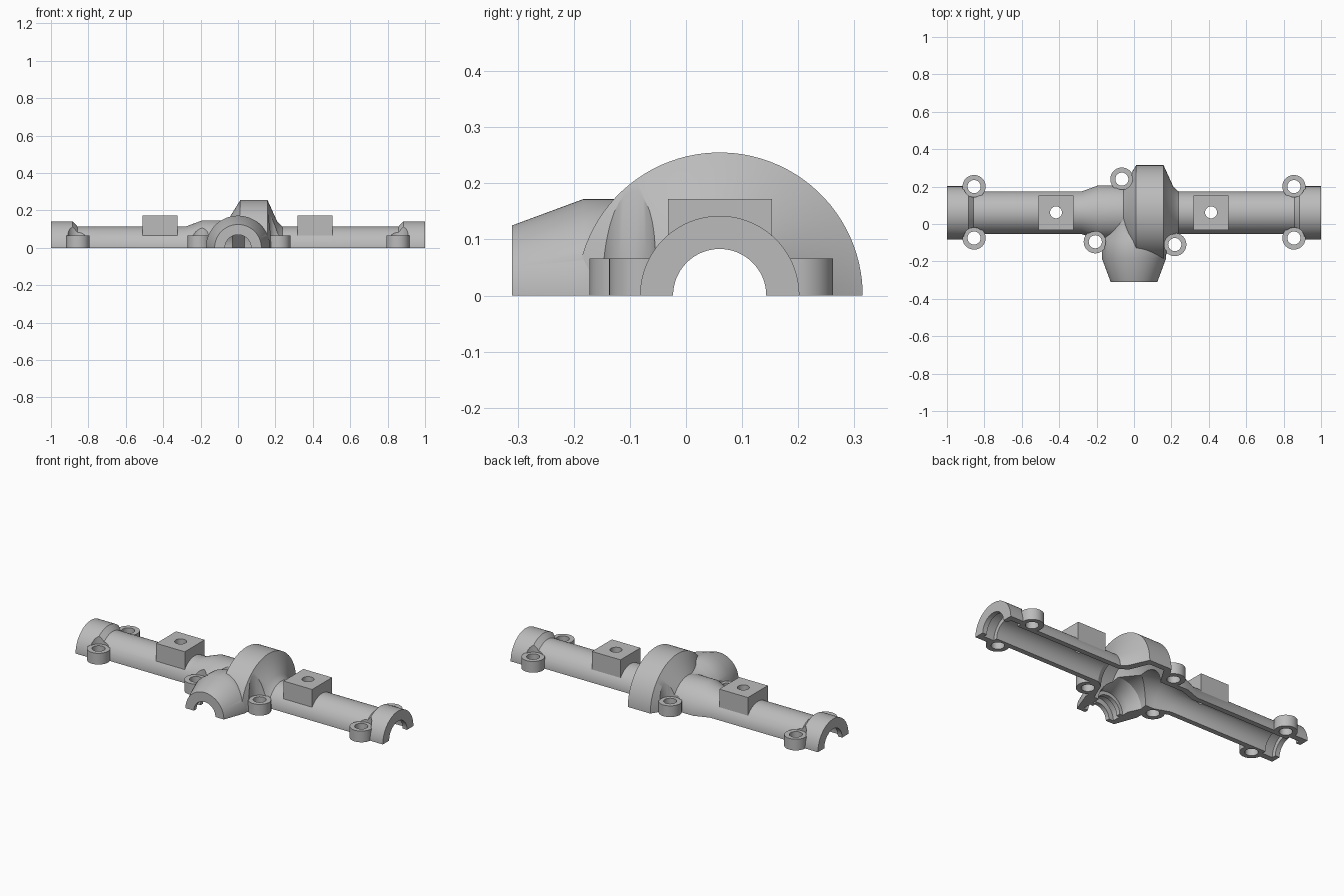
import bpy, bmesh, math
from mathutils import Matrix, Vector

if "Cube" in bpy.data.objects:
    bpy.data.objects.remove(bpy.data.objects["Cube"])

AXLE_Y = 0.06
BOSS_TOP = 0.066
BOSSES = [(sx * 0.855, y) for sx in (-1, 1) for y in (0.2, -0.075)]
BOSSES += [(-0.065, 0.24), (-0.207, -0.095), (0.218, -0.11)]
PADS = (-0.417, 0.412)

metal = bpy.data.materials.new("grey metal")
metal.diffuse_color = (0.5, 0.5, 0.5, 1)
metal.use_nodes = True
metal.node_tree.nodes["Principled BSDF"].inputs["Base Color"].default_value = metal.diffuse_color


def finish(name, bm):
    bmesh.ops.recalc_face_normals(bm, faces=bm.faces)
    me = bpy.data.meshes.new(name)
    bm.to_mesh(me)
    bm.free()
    me.materials.append(metal)
    ob = bpy.data.objects.new(name, me)
    bpy.context.collection.objects.link(ob)
    return ob


def revolve(name, profile, axis, segs=96):
    """Closed solid of (position, radius) rings about the axle or the pinion line."""
    bm = bmesh.new()
    rings = []
    for p, r in profile:
        ring = []
        for i in range(segs):
            a = 2 * math.pi * (i + 0.5) / segs
            c, s = r * math.cos(a), r * math.sin(a)
            ring.append(bm.verts.new((p, AXLE_Y + c, s) if axis == 'X' else (c, p, s)))
        rings.append(ring)
    for a, b in zip(rings, rings[1:]):
        for i in range(segs):
            j = (i + 1) % segs
            bm.faces.new((a[i], a[j], b[j], b[i]))
    bm.faces.new(rings[0])
    bm.faces.new(rings[-1])
    return finish(name, bm)


def post(name, x, y, r, z0, z1):
    bm = bmesh.new()
    bmesh.ops.create_cone(bm, cap_ends=True, segments=40, radius1=r, radius2=r, depth=z1 - z0,
                          matrix=Matrix.Translation((x, y, (z0 + z1) / 2)))
    return finish(name, bm)


def box(name, lo, hi):
    lo, hi = Vector(lo), Vector(hi)
    bm = bmesh.new()
    bmesh.ops.create_cube(bm, size=1, matrix=Matrix.Translation((lo + hi) / 2)
                          @ Matrix.Diagonal((*(hi - lo), 1)))
    return finish(name, bm)


def combine(target, tool, op):
    mod = target.modifiers.new(op, 'BOOLEAN')
    mod.operation, mod.object, mod.solver = op, tool, 'EXACT'
    bpy.context.view_layer.objects.active = target
    bpy.ops.object.modifier_apply(modifier=mod.name)
    bpy.data.objects.remove(tool)


# Outer shell of the axle: end collars, tubes and the gear bulge
housing = revolve("axle_housing", [
    (-1, 0.142), (-0.885, 0.142), (-0.858, 0.114), (-0.28, 0.114), (-0.19, 0.147),
    (-0.055, 0.147), (0.012, 0.255), (0.158, 0.255), (0.21, 0.14), (0.238, 0.114),
    (0.858, 0.114), (0.885, 0.142), (1, 0.142)], 'X')

# Pinion snout
combine(housing, revolve("pinion_snout", [
    (-0.31, 0.125), (-0.183, 0.172), (-0.09, 0.172), (-0.05, 0.157), (0.05, 0.153)], 'Y'), 'UNION')

# Clearance above the bolt bosses, then the bosses
for x, y in BOSSES:
    combine(housing, post("clearance", x, y, 0.056, BOSS_TOP - 0.002, 0.4), 'DIFFERENCE')
for x, y in BOSSES:
    combine(housing, post("bolt_boss", x, y, 0.062, -0.1, BOSS_TOP), 'UNION')

# Mounting pads on the tubes
for x in PADS:
    combine(housing, box("mounting_pad", (x - 0.093, -0.032, 0.03), (x + 0.093, 0.153, 0.172)), 'UNION')

# Hollow interior: axle bore with bearing grooves and gear cavity
combine(housing, revolve("axle_bore", [
    (-1.1, 0.083), (-0.972, 0.083), (-0.972, 0.108), (-0.905, 0.108), (-0.905, 0.084),
    (-0.27, 0.084), (-0.18, 0.116), (-0.03, 0.116), (0.035, 0.222), (0.132, 0.222),
    (0.178, 0.113), (0.22, 0.084), (0.905, 0.084), (0.905, 0.108), (0.972, 0.108),
    (0.972, 0.083), (1.1, 0.083)], 'X'), 'DIFFERENCE')
# Pinion bore with bearing steps
combine(housing, revolve("pinion_bore", [
    (-0.4, 0.07), (-0.285, 0.07), (-0.285, 0.1), (-0.235, 0.1), (-0.235, 0.08),
    (-0.21, 0.08), (-0.21, 0.1), (-0.17, 0.1), (-0.1, 0.132), (-0.04, 0.122),
    (0.04, 0.112)], 'Y'), 'DIFFERENCE')

# Bolt holes
for x, y in BOSSES:
    combine(housing, post("bolt_hole", x, y, 0.035, -0.2, 0.09), 'DIFFERENCE')
for x in PADS:
    combine(housing, post("pad_hole", x, 0.062, 0.032, 0.02, 0.3), 'DIFFERENCE')

# Split the casing along its flat joint face
combine(housing, box("lower_half", (-1.5, -1, -1), (1.5, 1, 0)), 'DIFFERENCE')

bpy.ops.object.select_all(action='DESELECT')
housing.select_set(True)
bpy.context.view_layer.objects.active = housing
bpy.ops.object.shade_smooth_by_angle(angle=math.radians(25))
